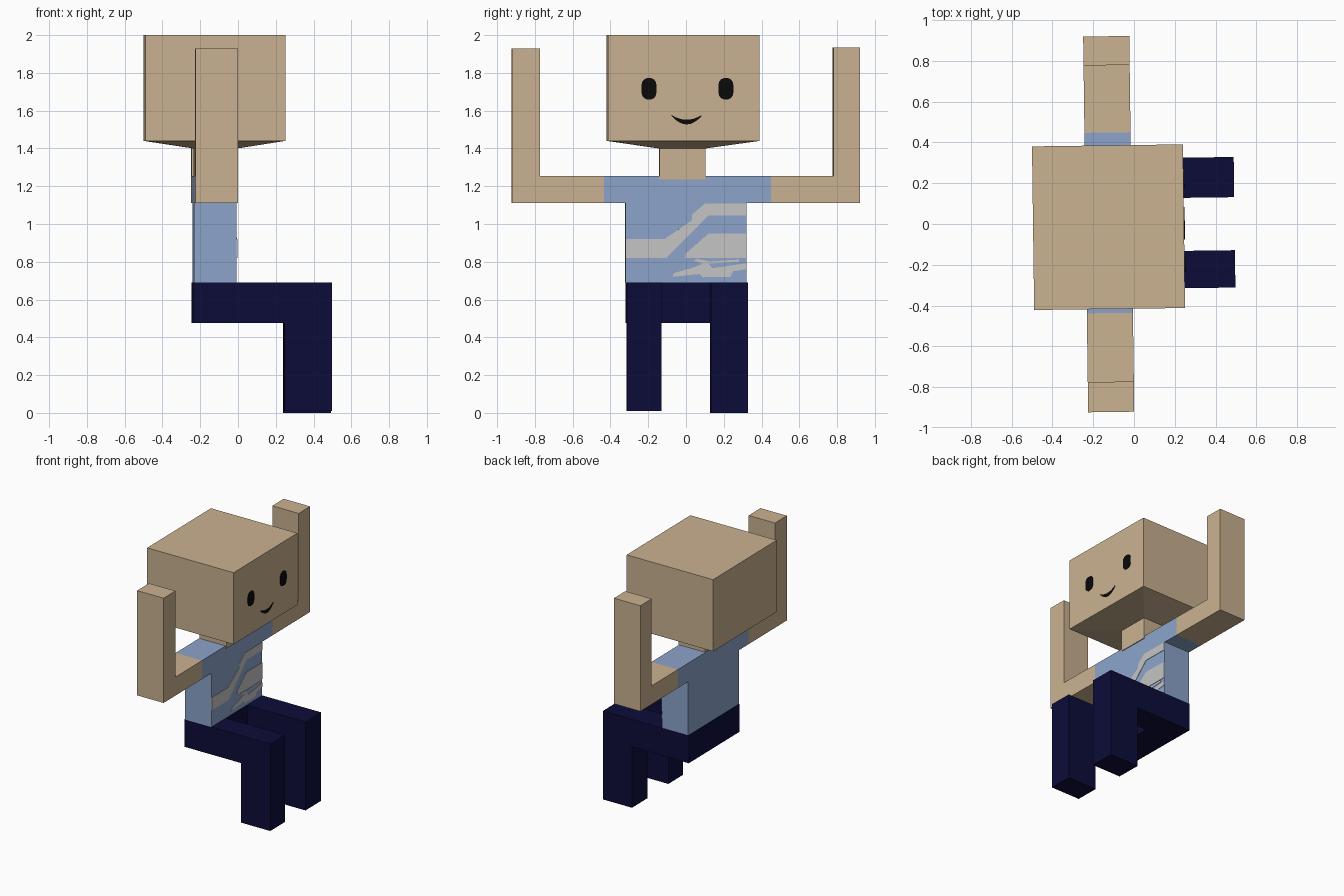
import bpy, bmesh, math
from mathutils import Matrix

if "Cube" in bpy.data.objects:
    bpy.data.objects.remove(bpy.data.objects["Cube"])

TURN = Matrix.Rotation(0.0133, 4, 'Z')  # whole figure is turned very slightly


def material(name, rgb):
    m = bpy.data.materials.new(name)
    m.diffuse_color = (*rgb, 1)
    m.use_nodes = True
    m.node_tree.nodes["Principled BSDF"].inputs["Base Color"].default_value = m.diffuse_color
    return m


SKIN = material("skin tan", (0.59, 0.445, 0.283))
BLUE = material("shirt blue", (0.262, 0.371, 0.591))
GREY = material("pattern grey", (0.558, 0.558, 0.558))
NAVY = material("trouser navy", (0.0037, 0.0037, 0.042))
BLACK = material("face black", (0.003, 0.003, 0.003))


def finish(name, bm, mat):
    bmesh.ops.recalc_face_normals(bm, faces=bm.faces)
    bm.transform(TURN)
    me = bpy.data.meshes.new(name)
    bm.to_mesh(me)
    bm.free()
    me.materials.append(mat)
    ob = bpy.data.objects.new(name, me)
    bpy.context.collection.objects.link(ob)
    return ob


def prism(name, outline, axis, lo, hi, mat):
    """Extrude an outline along x (outline is y,z) or along y (outline is x,z)."""
    bm = bmesh.new()
    place = (lambda a, b, d: (d, a, b)) if axis == 'x' else (lambda a, b, d: (a, d, b))
    rings = [[bm.verts.new(place(a, b, d)) for a, b in outline] for d in (lo, hi)]
    for r in rings:
        bm.faces.new(r)
    n = len(outline)
    for i in range(n):
        j = (i + 1) % n
        bm.faces.new((rings[0][i], rings[0][j], rings[1][j], rings[1][i]))
    return finish(name, bm, mat)


def rect(a0, a1, b0, b1):
    return [(a0, b0), (a1, b0), (a1, b1), (a0, b1)]


BACK, FRONT = -0.237, -0.011   # depth of torso and arms
FACE = 0.245                   # front plane of the head

# Head: box with a shallow tapered underside
bm = bmesh.new()
levels = [(-0.235, -0.005, -0.14, 0.103, 1.40),
          (-0.495, FACE, -0.415, 0.387, 1.44),
          (-0.495, FACE, -0.415, 0.387, 2.0)]
rings = [[bm.verts.new((x, y, z)) for x, y in rect(x0, x1, y0, y1)]
         for x0, x1, y0, y1, z in levels]
for low, up in zip(rings, rings[1:]):
    for i in range(4):
        j = (i + 1) % 4
        bm.faces.new((low[i], low[j], up[j], up[i]))
bm.faces.new(rings[0])
bm.faces.new(rings[-1])
finish("head", bm, SKIN)

# Neck, with a small neckline showing on the shirt front
prism("neck", rect(-0.14, 0.103, 1.235, 1.40), 'x', BACK + 0.004, FRONT + 0.006, SKIN)

# Eyes: rounded upright ovals
for side, cy in (("left", -0.199), ("right", 0.208)):
    oval = []
    for k in range(16):
        a = math.tau * (k + 0.5) / 16
        c, s = math.cos(a), math.sin(a)
        oval.append((cy + 0.041 * math.copysign(abs(c) ** 0.75, c),
                     1.716 + 0.057 * math.copysign(abs(s) ** 0.75, s)))
    prism(side + "_eye", oval, 'x', FACE - 0.002, FACE + 0.004, BLACK)

# Mouth: crescent between two parabolas
ts = [-1 + k / 4 for k in range(9)]
lower = [(0.08 * t, 1.527 + 0.046 * t * t) for t in ts]
upper = [(0.08 * t, 1.552 + 0.025 * t * t) for t in reversed(ts)]
prism("mouth", lower + upper, 'x', FACE - 0.002, FACE + 0.004, BLACK)

# Shirt: torso and short sleeves in one T outline
prism("shirt", [(-0.32, 0.69), (0.32, 0.69), (0.32, 1.11), (0.45, 1.11), (0.45, 1.255),
                (-0.435, 1.255), (-0.435, 1.11), (-0.32, 1.11)], 'x', BACK, FRONT, BLUE)

# Painted shirt pattern
patterns = {
    "upper_stripe": [(-0.318, 0.82), (-0.105, 0.82), (0.12, 1.046), (0.318, 1.046),
                     (0.318, 1.108), (0.10, 1.108), (0.032, 1.05), (0.032, 1.02),
                     (-0.115, 0.92), (-0.318, 0.92)],
    "middle_stripe": [(-0.005, 0.82), (0.318, 0.82), (0.318, 0.95), (0.12, 0.95),
                      (0.0, 0.845)],
    "lower_patch": [(-0.07, 0.72), (0.07, 0.735), (0.09, 0.718), (0.235, 0.72),
                    (0.25, 0.75), (0.318, 0.76), (0.318, 0.792), (0.14, 0.766),
                    (0.12, 0.79), (0.28, 0.80), (0.28, 0.812), (0.13, 0.802),
                    (0.06, 0.815), (0.04, 0.806), (0.09, 0.79), (0.04, 0.77),
                    (-0.065, 0.74)],
}
for name, outline in patterns.items():
    prism(name, outline, 'x', FRONT - 0.002, FRONT + 0.003, GREY)

# Raised forearms: L outlines
for side, sleeve, inner, outer, top in (("left", -0.435, -0.772, -0.92, 1.928),
                                        ("right", 0.45, 0.78, 0.922, 1.935)):
    prism(side + "_arm", [(sleeve, 1.11), (outer, 1.11), (outer, top), (inner, top),
                          (inner, 1.255), (sleeve, 1.255)], 'x', BACK, FRONT, SKIN)

# Seated legs: L outlines, joined by the pelvis
for side, y0, y1, foot in (("left", -0.318, -0.135, 0.01), ("right", 0.125, 0.322, 0.0)):
    prism(side + "_leg", [(-0.243, 0.475), (0.243, 0.475), (0.243, foot), (0.493, foot),
                          (0.493, 0.69), (-0.243, 0.69)], 'y', y0, y1, NAVY)
prism("pelvis", rect(-0.243, -0.005, 0.475, 0.69), 'y', -0.135, 0.125, NAVY)
